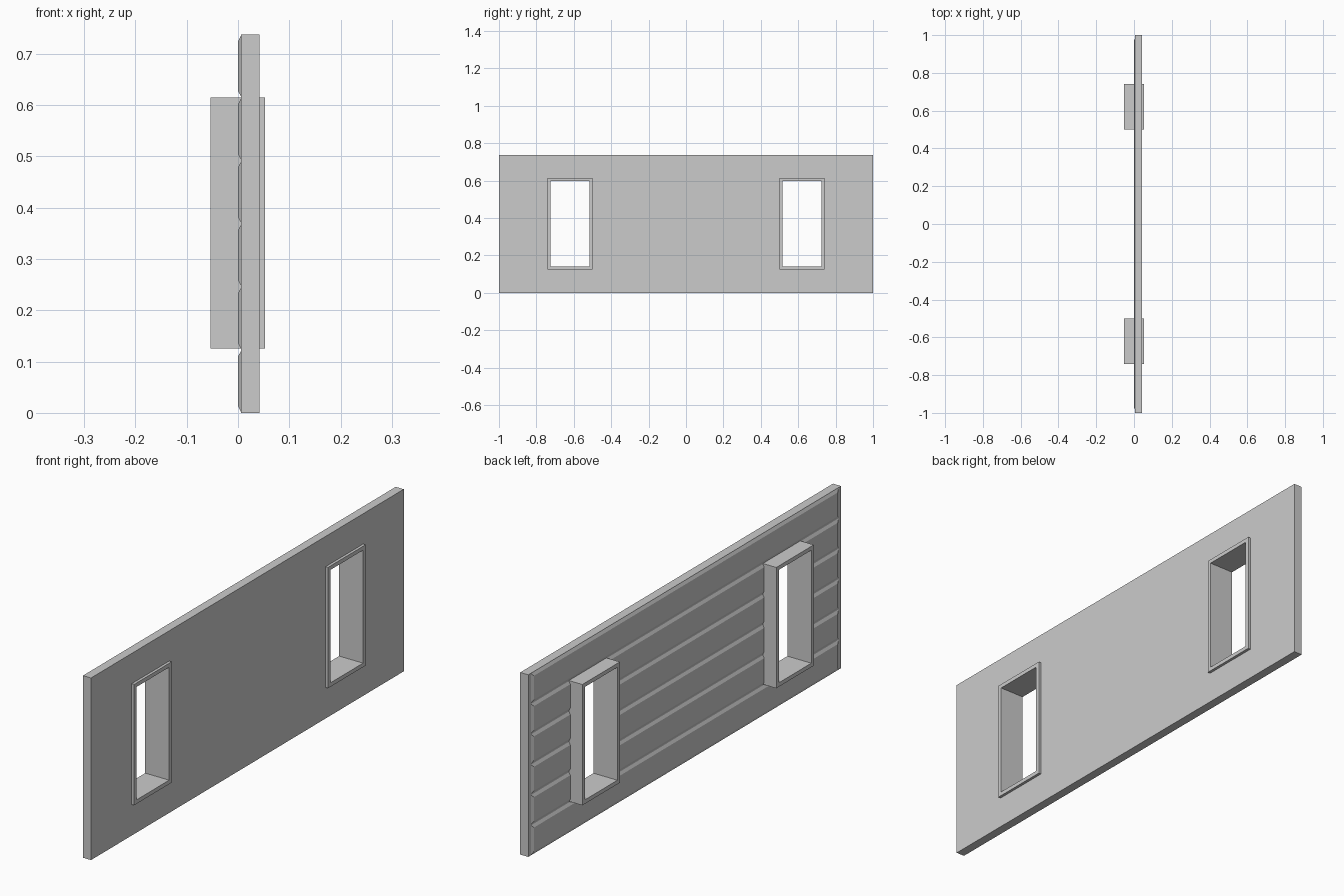
import bpy, bmesh

if "Cube" in bpy.data.objects:
    bpy.data.objects.remove(bpy.data.objects["Cube"])

HEIGHT = 0.737
PLANKS = 6
WIN_Y, WIN_Z = 0.62, 0.37          # window centre
WIN_W, WIN_H, FRAME_T = 0.24, 0.489, 0.016


def finish(name, bm):
    bmesh.ops.recalc_face_normals(bm, faces=bm.faces)
    mesh = bpy.data.meshes.new(name)
    bm.to_mesh(mesh)
    bm.free()
    obj = bpy.data.objects.new(name, mesh)
    bpy.context.collection.objects.link(obj)
    return obj


def rect(bm, x, y0, y1, z0, z1):
    return [bm.verts.new((x, y, z)) for y, z in ((y0, z0), (y1, z0), (y1, z1), (y0, z1))]


def bridge(bm, a, b):
    for i in range(4):
        j = (i + 1) % 4
        bm.faces.new((a[i], a[j], b[j], b[i]))


def prism(bm, x0, x1, y0, y1, z0, z1, inset=0.0):
    """Box along x, with its x0 end optionally inset to give a chamfer."""
    a = rect(bm, x0, y0 + inset, y1 - inset, z0 + inset, z1 - inset)
    b = rect(bm, x1, y0, y1, z0, z1)
    bridge(bm, a, b)
    bm.faces.new(a)
    bm.faces.new(b)


def cut(obj, cutter):
    mod = obj.modifiers.new("window_openings", 'BOOLEAN')
    mod.operation = 'DIFFERENCE'
    mod.solver = 'EXACT'
    mod.object = cutter
    bpy.context.view_layer.objects.active = obj
    bpy.ops.object.modifier_apply(modifier=mod.name)


# Wall panel
bm = bmesh.new()
prism(bm, 0.006, 0.042, -1, 1, 0, HEIGHT)
wall = finish("wall_panel", bm)

# Cutter for both openings, sized to end inside the frame thickness
bm = bmesh.new()
for s in (-1, 1):
    hw, hh = WIN_W / 2 - FRAME_T / 2, WIN_H / 2 - FRAME_T / 2
    prism(bm, -0.2, 0.2, s * WIN_Y - hw, s * WIN_Y + hw, WIN_Z - hh, WIN_Z + hh)
cutter = finish("opening_cutter", bm)
cutter.hide_render = True
cut(wall, cutter)

# Chamfered cladding planks on the -x side
step = HEIGHT / PLANKS
for i in range(PLANKS):
    bm = bmesh.new()
    prism(bm, 0.0, 0.007, -0.985, 0.985, i * step, (i + 1) * step, inset=0.013)
    cut(finish(f"cladding_plank_{i + 1}", bm), cutter)
bpy.data.objects.remove(cutter)

# Window frames: rectangular tubes through the wall
for s, side in ((-1, "front"), (1, "back")):
    bm = bmesh.new()
    rings = []
    for x in (-0.054, 0.053):
        for t in (0, FRAME_T):
            hw, hh = WIN_W / 2 - t, WIN_H / 2 - t
            rings.append(rect(bm, x, s * WIN_Y - hw, s * WIN_Y + hw, WIN_Z - hh, WIN_Z + hh))
    for a, b in ((0, 1), (1, 3), (3, 2), (2, 0)):
        bridge(bm, rings[a], rings[b])
    finish(f"window_frame_{side}", bm)
